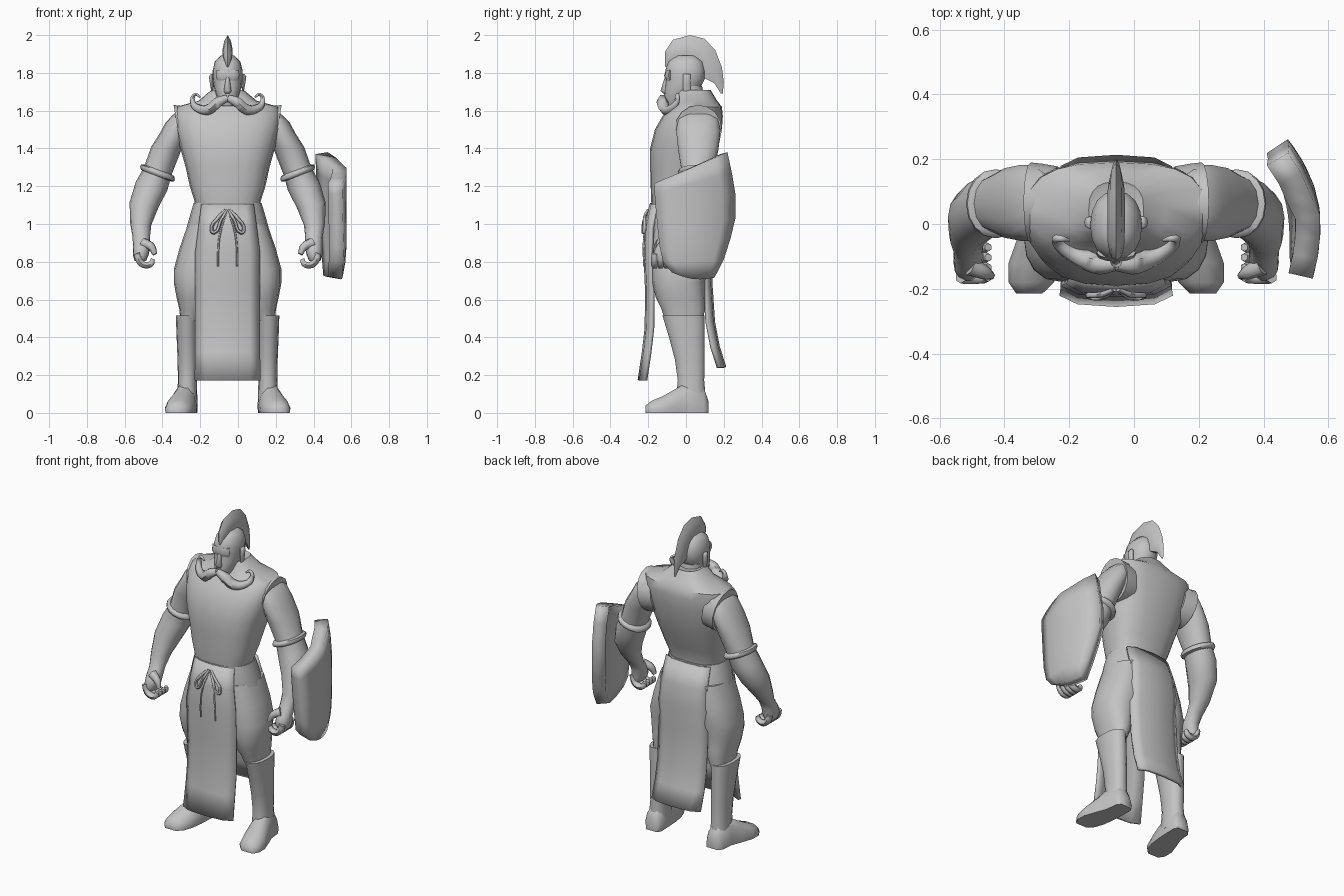
import bpy, bmesh, math

X0 = -0.055  # body centre line; the shield widens one side

gray = bpy.data.materials.new("light_gray")
gray.diffuse_color = (0.55, 0.55, 0.55, 1)


def finish(ob, angle=40):
    ob.data.materials.append(gray)
    bpy.ops.object.select_all(action='DESELECT')
    ob.select_set(True)
    bpy.context.view_layer.objects.active = ob
    bpy.ops.object.shade_smooth_by_angle(angle=math.radians(angle))
    return ob


def add_mesh(name, bm, angle=40, closed=True):
    bmesh.ops.recalc_face_normals(bm, faces=bm.faces)
    if closed and bm.calc_volume(signed=True) < 0:
        bmesh.ops.reverse_faces(bm, faces=bm.faces)
    me = bpy.data.meshes.new(name)
    bm.to_mesh(me)
    bm.free()
    ob = bpy.data.objects.new(name, me)
    bpy.context.collection.objects.link(ob)
    return finish(ob, angle)


def loft(name, rings, off=X0, angle=40):
    """Skin a list of equal-length point rings and cap both ends."""
    bm = bmesh.new()
    rows = [[bm.verts.new((x + off, y, z)) for x, y, z in r] for r in rings]
    n = len(rows[0])
    for a, b in zip(rows, rows[1:]):
        for i in range(n):
            j = (i + 1) % n
            bm.faces.new((a[i], a[j], b[j], b[i]))
    bm.faces.new(rows[0])
    bm.faces.new(rows[-1])
    return add_mesh(name, bm, angle)


def oval(cx, hx, y0, y1, z, n=16, p=2.0, tilt=0.0):
    """Horizontal superellipse ring; tilt lifts z along x."""
    pts = []
    for i in range(n):
        t = 2 * math.pi * i / n
        c, s = math.cos(t), math.sin(t)
        dx = hx * math.copysign(abs(c) ** (2 / p), c)
        dy = (y1 - y0) / 2 * math.copysign(abs(s) ** (2 / p), s)
        pts.append((cx + dx, (y0 + y1) / 2 + dy, z + tilt * dx))
    return pts


def sheet(name, rows, thick, off=X0, angle=40):
    """Grid of points made solid around its middle surface."""
    bm = bmesh.new()
    g = [[bm.verts.new((x + off, y, z)) for x, y, z in r] for r in rows]
    for a, b in zip(g, g[1:]):
        for i in range(len(a) - 1):
            bm.faces.new((a[i], a[i + 1], b[i + 1], b[i]))
    ob = add_mesh(name, bm, angle, False)
    m = ob.modifiers.new("thickness", 'SOLIDIFY')
    m.thickness, m.offset = thick, 0
    return ob


def tube(name, pts, radii, s=1, depth=0.01):
    cu = bpy.data.curves.new(name, 'CURVE')
    cu.dimensions = '3D'
    cu.bevel_depth, cu.bevel_resolution, cu.resolution_u = depth, 1, 4
    cu.use_fill_caps = True
    sp = cu.splines.new('BEZIER')
    sp.bezier_points.add(len(pts) - 1)
    for bp, (x, y, z), r in zip(sp.bezier_points, pts, radii):
        bp.co, bp.radius = (s * x + X0, y, z), r / depth
        bp.handle_left_type = bp.handle_right_type = 'AUTO'
    ob = bpy.data.objects.new(name, cu)
    bpy.context.collection.objects.link(ob)
    bpy.ops.object.select_all(action='DESELECT')
    ob.select_set(True)
    bpy.context.view_layer.objects.active = ob
    bpy.ops.object.convert(target='MESH')
    return finish(bpy.context.view_layer.objects.active, 60)


# tunic and hips: half width, front y, back y, height
loft("tunic", [oval(0, w, a, b, z, 20, 2.6) for w, a, b, z in [
    (.165, -.18, .07, 1.07), (.178, -.185, .075, 1.13), (.2, -.187, .10, 1.2),
    (.222, -.19, .14, 1.3), (.25, -.19, .17, 1.4), (.275, -.165, .19, 1.5),
    (.284, -.125, .195, 1.57), (.272, -.08, .19, 1.62), (.155, -.06, .165, 1.652),
    (.085, -.045, .13, 1.71), (.072, -.03, .115, 1.705)]])
loft("hips", [oval(0, w, a, b, z, 20, 2.3) for w, a, b, z in [
    (.18, -.19, .085, 1.11), (.195, -.198, .1, 1.06), (.215, -.2, .118, .99),
    (.235, -.185, .125, .9), (.22, -.16, .11, .8), (.1, -.1, .06, .72)]])

# head and neck
loft("neck", [oval(0, .068, a, b, z, 12) for a, b, z in
              [(-.03, .11, 1.6), (-.05, .085, 1.73)]])
loft("head", [oval(0, w, a, b, z, 16, 2.2) for w, a, b, z in [
    (.03, -.105, -.04, 1.625), (.055, -.118, .02, 1.665), (.072, -.113, .075, 1.72),
    (.08, -.106, .1, 1.77), (.08, -.11, .102, 1.81), (.068, -.095, .09, 1.86),
    (.035, -.05, .05, 1.893)]], angle=60)
loft("nose", [oval(0, w, a, -.09, z, 8) for w, a, z in
              [(.016, -.12, 1.69), (.02, -.135, 1.705), (.01, -.113, 1.775)]], angle=60)
loft("brow", [oval(0, w, a, -.07, z, 12, 2.2) for w, a, z in
              [(.055, -.104, 1.76), (.062, -.116, 1.785), (.06, -.106, 1.815)]], angle=60)

# crest: inner and outer edge points, thick blade with a sharp outer ridge
crest = [(-.095, 1.825, -.112, 1.835, .004), (-.08, 1.855, -.112, 1.91, .02),
         (-.05, 1.87, -.07, 1.975, .026), (0, 1.88, .02, 2.0, .027),
         (.05, 1.86, .1, 1.98, .027), (.08, 1.82, .155, 1.92, .026),
         (.1, 1.77, .19, 1.83, .022), (.15, 1.745, .2, 1.75, .014),
         (.185, 1.69, .195, 1.69, .003)]
loft("crest", [[(w * k, iy + (oy - iy) * t, iz + (oz - iz) * t)
                for k, t in [(-.8, 0), (-1, .35), (-.65, .75), (0, 1), (.65, .75),
                             (1, .35), (.8, 0)]]
               for iy, iz, oy, oz, w in crest], angle=40)


# aprons: centre y, height and width factor per row, sides swept back
def apron(name, rows, d):
    cols = [(-.168, .034), (-.115, .008), (0, 0), (.115, .008), (.168, .034)]
    sheet(name, [[(x * k, y + d * b, z) for x, b in cols]
                 for y, z, k in rows], .018, angle=40)


apron("front_apron", [(-.184, 1.105, .8), (-.211, .98, .9), (-.217, .85, 1),
                      (-.208, .65, 1), (-.21, .45, 1), (-.225, .32, 1),
                      (-.247, .172, 1.02)], 1)
apron("back_apron", [(.083, 1.105, .9), (.125, .98, .95), (.138, .85, 1), (.13, .7, 1),
                     (.145, .48, 1), (.17, .35, 1), (.205, .24, 1)], -1)

for s in (1, -1):
    side = "right" if s < 0 else "left"

    loft(side + "_ear", [oval(s * .082, w, -.015, .025, z, 8) for w, z in
                         [(.005, 1.705), (.011, 1.74), (.017, 1.78), (.006, 1.795)]], angle=60)

    # moustache with upturned curl
    tube(side + "_moustache",
         [(0, -.125, 1.668), (.05, -.125, 1.645), (.1, -.108, 1.607), (.155, -.08, 1.61),
          (.185, -.05, 1.645), (.172, -.045, 1.685), (.145, -.05, 1.672)],
         [.02, .031, .031, .023, .015, .01, .005], s)

    # arm: centre x, half width, front y, back y, height, tilt
    loft(side + "_arm", [oval(s * x, w, a, b, z, 14, 2.1, s * t) for x, w, a, b, z, t in [
        (.235, .055, .0, .13, 1.605, -.5), (.255, .075, -.04, .17, 1.565, -.4),
        (.275, .082, -.055, .185, 1.5, -.2), (.325, .08, -.045, .175, 1.4, .1),
        (.37, .074, -.025, .15, 1.28, .25), (.403, .084, -.04, .145, 1.2, .25),
        (.443, .076, -.07, .11, 1.1, .2), (.46, .056, -.095, .035, 1.0, .1),
        (.457, .046, -.12, -.03, .93, 0), (.455, .046, -.16, -.055, .88, 0),
        (.46, .042, -.178, -.058, .835, 0), (.462, .03, -.165, -.065, .805, 0)]], angle=60)
    loft(side + "_armband", [oval(s * .371, .078 + e, -.03 - e, .155 + e, z, 16, 2.1, s * .35)
                             for e, z in [(-.01, 1.25), (.01, 1.257), (.014, 1.27),
                                          (.01, 1.283), (-.01, 1.29)]], angle=60)
    for i in range(4):
        y = -.165 + i * .031
        tube(f"{side}_finger_{i + 1}",
             [(.48, y, .845), (.465, y, .8), (.435, y, .782), (.405, y, .79), (.395, y, .815)],
             [.018, .02, .02, .018, .012], s)
    tube(side + "_thumb", [(.45, -.13, .9), (.405, -.15, .88), (.385, -.16, .84)],
         [.03, .022, .013], s)

    # armhole edge of the tunic around the shoulder
    loft(side + "_armhole", [[(s * (x + .022 * r * math.sin(t)),
                               .065 + .125 * r * math.cos(t), 1.5 + .13 * r * math.sin(t))
                              for t in [2 * math.pi * i / 16 for i in range(16)]]
                             for x, r in [(.18, .9), (.23, .97), (.264, 1.0), (.264, .8)]])

    # baggy trousers, boot shaft and foot
    loft(side + "_trouser", [oval(s * x, w, a, b, z, 16, 2.3) for x, w, a, b, z in [
        (.11, .1, -.17, .11, 1.0), (.135, .12, -.18, .12, .87), (.16, .125, -.18, .115, .76),
        (.167, .118, -.178, .1, .69), (.18, .09, -.16, .1, .61),
        (.19, .066, -.13, .1, .55), (.2, .05, -.11, .09, .49)]])
    loft(side + "_boot", [oval(s * x, w, a, b, z, 14, 2.3) for x, w, a, b, z in [
        (.215, .056, -.06, .11, .04), (.213, .05, -.045, .098, .17), (.213, .052, -.06, .1, .28),
        (.215, .055, -.092, .1, .4), (.217, .057, -.127, .1, .515), (.217, .045, -.11, .088, .515)]])
    loft(side + "_foot", [[(s * (x + w * c), y, h * v) for c, v in
                           [(-.95, 0), (-1, .3), (-.8, .7), (-.35, 1), (.35, 1),
                            (.8, .7), (1, .3), (.95, 0)]]
                          for y, x, w, h in [
        (.12, .212, .04, .06), (.095, .215, .057, .13), (.02, .22, .06, .17),
        (-.05, .235, .072, .13), (-.12, .252, .08, .09), (-.18, .262, .07, .065),
        (-.215, .268, .04, .038)]], angle=60)

    # bow loops and hanging cords at the waist
    tube(side + "_bow_loop", [(.01, -.203, 1.075), (.045, -.218, 1.04), (.085, -.222, .965),
                              (.07, -.226, .955), (.035, -.222, 1.02), (.005, -.203, 1.075)],
         [.006, .009, .01, .01, .009, .006], s)
    tube(side + "_bow_cord", [(.005, -.2, 1.06), (.04, -.221, .95), (.05, -.225, .85),
                              (.05, -.222, .775)], [.004, .005, .005, .005], s)


# shield: front and back edge per height, bowed outward
def bow(y, z):
    t = y / .235
    return .537 - .09 * t * t * (1 if t > 0 else .55) - .03 * max(0, (z - 1.1) / .28) ** 2 * (t > .3) \
        - .022 * max(0, (.9 - z) / .18) ** 2


rows = []
for a, b, z0, z1 in [(-.16, .20, 1.215, 1.375), (-.158, .222, 1.16, 1.27),
                     (-.152, .24, 1.08, 1.16), (-.143, .24, .98, 1.03),
                     (-.132, .215, .88, .92), (-.115, .18, .8, .81),
                     (-.07, .135, .75, .722)]:
    row = []
    for i in range(7):
        u = i / 6
        y, z = a + (b - a) * u, z0 + (z1 - z0) * u
        if z0 < .76:
            z -= .02 * math.sin(math.pi * u)
        row.append((bow(y, z), y, z))
    rows.append(row)
sheet("shield", rows, .077, 0, 35)
